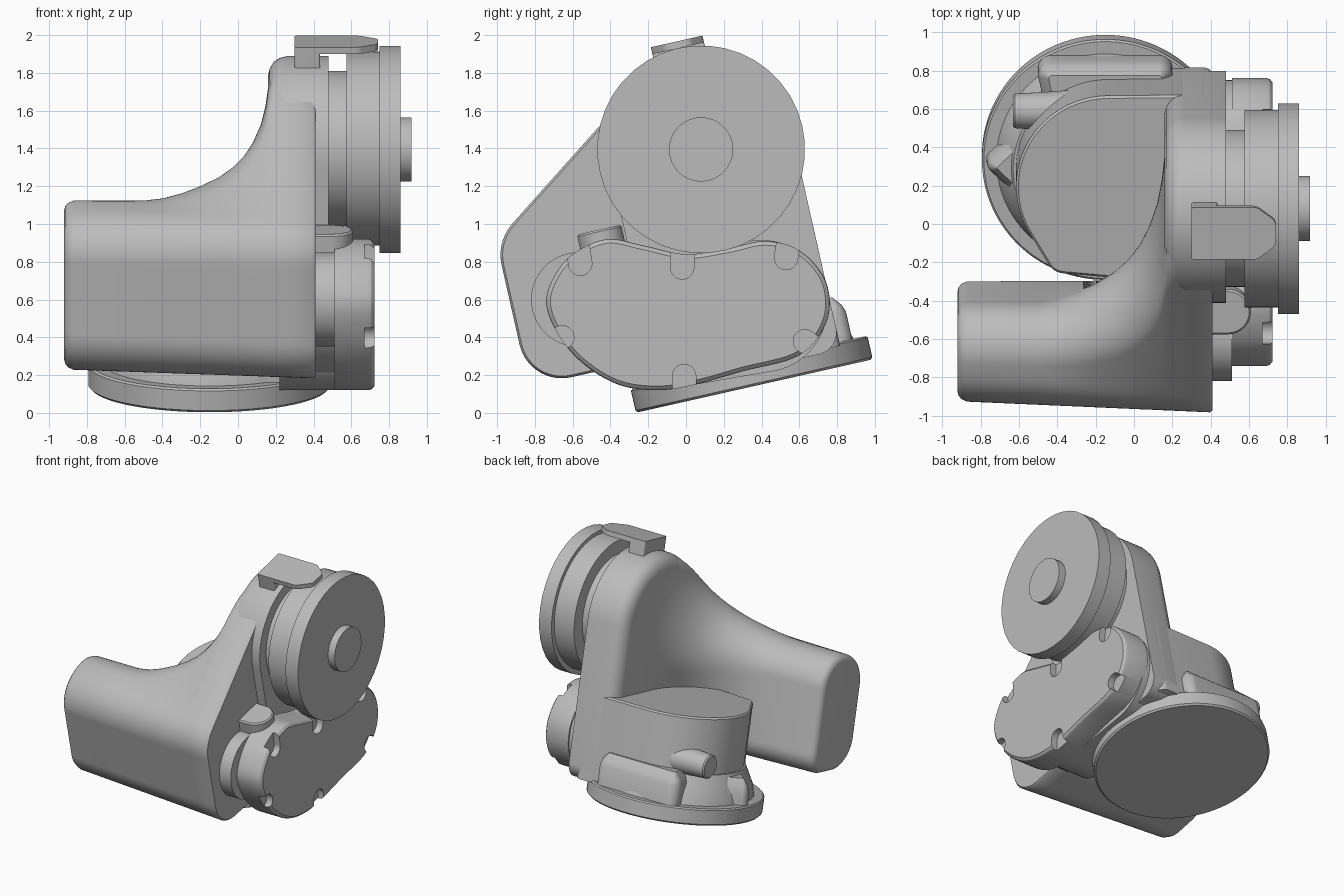
import bpy, bmesh, math
from mathutils import Matrix, Vector

if "Cube" in bpy.data.objects:
    bpy.data.objects.remove(bpy.data.objects["Cube"])

grey = bpy.data.materials.new("machine_grey")
grey.diffuse_color = (0.5, 0.5, 0.5, 1)
grey.use_nodes = True
grey.node_tree.nodes["Principled BSDF"].inputs["Base Color"].default_value = grey.diffuse_color

# Frame of the tilted base: x, u (back), n (up from base plate)
TILT = Matrix.Translation((0, 0.36, 0.15)) @ Matrix.Rotation(math.radians(12.7), 4, 'X')
WORLD = Matrix.Identity(4)


def finish(name, bm, frame, angle=32):
    bmesh.ops.recalc_face_normals(bm, faces=bm.faces)
    bm.transform(frame)
    me = bpy.data.meshes.new(name)
    bm.to_mesh(me)
    bm.free()
    me.shade_smooth()
    me.set_sharp_from_angle(angle=math.radians(angle))
    me.materials.append(grey)
    ob = bpy.data.objects.new(name, me)
    bpy.context.collection.objects.link(ob)
    return ob


def loft(name, rings, frame=TILT, angle=32):
    """Skin a list of equal-length closed rings and cap both ends."""
    bm = bmesh.new()
    rows = [[bm.verts.new(p) for p in ring] for ring in rings]
    for a, b in zip(rows, rows[1:]):
        for i in range(len(a)):
            j = (i + 1) % len(a)
            bm.faces.new((a[i], a[j], b[j], b[i]))
    bm.faces.new(rows[0])
    bm.faces.new(rows[-1])
    return finish(name, bm, frame, angle)


def hull(circles, inset=0, count=96, start=0.0):
    """Outline around a set of circles (a, b, radius)."""
    pts = []
    for i in range(count):
        t = start + 2 * math.pi * (i + 0.5) / count
        c, s = math.cos(t), math.sin(t)
        a, b, r = max(circles, key=lambda k: k[0] * c + k[1] * s + k[2])
        pts.append((a + (r - inset) * c, b + (r - inset) * s))
    return pts


def even(pts, count):
    """Resample a closed outline at equal spacing."""
    pts = [Vector(p) for p in pts]
    pts.append(pts[0])
    lens = [(q - p).length for p, q in zip(pts, pts[1:])]
    step, out, done, i = sum(lens) / count, [], 0.0, 0
    for k in range(count):
        while i < len(lens) - 1 and done + lens[i] < k * step:
            done += lens[i]
            i += 1
        out.append(pts[i].lerp(pts[i + 1], (k * step - done) / max(lens[i], 1e-9)))
    return out


def turned_x(name, a, b, steps, frame=WORLD, count=64):
    """Turned part along x: steps are (x, radius)."""
    return loft(name, [[(x, p, q) for p, q in hull([(a, b, r)], 0, count)] for x, r in steps], frame)


def turned_n(name, circles, steps, count=96):
    """Part rising from the base: steps are (height, inset)."""
    return loft(name, [[(p, q, n) for p, q in hull(circles, d, count)] for n, d in steps])


# Base plate, tower and flared skirt
turned_n("base_plate", [(-0.15, 0, 0.643)], [(-0.008, 0.012), (0.004, 0), (0.11, 0), (0.12, 0.01)])
turned_n("tower", [(-0.13, 0, 0.485), (0.36, 0.43, 0.06), (0.36, -0.43, 0.06), (-0.36, -0.365, 0.1)],
         [(0.1, 0), (0.745, 0), (0.757, 0.012)])
turned_n("skirt", [(-0.15, 0, 0.57)], [(0.11, 0), (0.19, 0.02), (0.26, 0.055), (0.33, 0.09)])
turned_n("side_lobe", [(-0.45, 0.14, 0.14), (-0.45, -0.14, 0.14), (-0.71, 0, 0.06)],
         [(0.11, 0), (0.2, 0.005), (0.26, 0.02), (0.31, 0.055)])
turned_n("rear_block", [(-0.43, 0.49, 0.07), (0.13, 0.49, 0.07), (-0.4, 0.3, 0.06), (0.13, 0.3, 0.06)],
         [(0.1, 0), (0.27, 0), (0.31, 0.015), (0.36, 0.055)])
turned_x("cable_horn", 0.33, 0.42, [(-0.63, 0.08), (-0.62, 0.09), (-0.45, 0.1), (-0.2, 0.12)], TILT)

# Arm body: rounded box that sweeps up into the shoulder housing
SWEEP = [(-0.92, 0, 0.05), (-0.915, 0, 0.03), (-0.9, 0, 0.012), (-0.87, 0, 0), (-0.5, 0, 0),
         (-0.4, 0.015, 0), (-0.3, 0.05, 0), (-0.2, 0.1, 0), (-0.1, 0.165, 0), (-0.03, 0.23, 0),
         (0.03, 0.31, 0), (0.08, 0.41, 0), (0.12, 0.53, 0), (0.145, 0.66, 0), (0.158, 0.78, 0),
         (0.17, 0.87, 0), (0.19, 0.94, 0), (0.22, 0.985, 0), (0.26, 1, 0), (0.395, 1, 0), (0.41, 1, 0.012)]
rings = []
for x, t, inset in SWEEP:
    k = (x + 0.92) / 1.33          # slight growth toward the joint
    front, low = -1.105 - 0.06 * k, 0.285 - 0.035 * k
    body = [(front + 0.23, low + 0.23, 0.23), (-0.74, low + 0.16, 0.16),
            (front + 0.25, 0.91, 0.25), (-0.83, 0.93, 0.24),
            (-0.81 + 0.81 * t, 0.945 + 0.335 * t, 0.23 + 0.25 * t)]
    outline = even(hull(body, inset, 720, math.pi), 180)
    rings.append([(x, u, n) for u, n in outline])
loft("arm_body", rings, TILT, 40)

# Upright shoulder column with rounded inner edge
column = [(0, 1.28, 0.49), (0.37, 0.2, 0.12), (-0.37, 0.2, 0.12)]
loft("shoulder_column", [[(x, u, n) for u, n in hull(column, d)] for x, d in
     [(0.16, 0.1), (0.168, 0.065), (0.19, 0.03), (0.22, 0.01), (0.26, 0), (0.48, 0)]])

# Shoulder joint wheel
turned_x("joint_collar", 0.08, 1.4, [(0.45, 0.41), (0.58, 0.41)])
turned_x("joint_ring", 0.08, 1.4, [(0.575, 0.515), (0.76, 0.515)])
turned_x("joint_wheel", 0.08, 1.395, [(0.75, 0.55), (0.86, 0.55)], count=40)
turned_x("joint_hub", 0.08, 1.395, [(0.85, 0.17), (0.918, 0.17)], count=40)

# Side cover with kidney outline
KIDNEY = [(-0.74, 0.58), (-0.7, 0.72), (-0.6, 0.84), (-0.42, 0.92), (-0.22, 0.885), (0, 0.84),
          (0.22, 0.87), (0.42, 0.91), (0.6, 0.86), (0.73, 0.72), (0.76, 0.55), (0.7, 0.4),
          (0.57, 0.29), (0.3, 0.22), (0.05, 0.15), (-0.15, 0.12), (-0.36, 0.15), (-0.55, 0.265), (-0.68, 0.42)]


def smooth_loop(pts, cuts=6):
    out, m = [], len(pts)
    for i in range(m):
        a, b, c, d = (Vector(pts[(i + k) % m]) for k in (-1, 0, 1, 2))
        for j in range(cuts):
            t = j / cuts
            out.append(0.5 * (2 * b + (c - a) * t + (2 * a - 5 * b + 4 * c - d) * t * t
                              + (3 * b - a - 3 * c + d) * t ** 3))
    return out


def offset(loop, d):
    m, out = len(loop), []
    for i in range(m):
        t = (loop[(i + 1) % m] - loop[i - 1]).normalized()
        out.append(loop[i] + Vector((t.y, -t.x)) * d)   # clockwise outline: inward
    return out


kidney = smooth_loop(KIDNEY)


def cover_part(name, steps):
    return loft(name, [[(x, p.x, p.y) for p in offset(kidney, d)] for x, d in steps], WORLD, 24)


cover_part("cover_neck", [(0.3, 0.06), (0.52, 0.06)])
cover = cover_part("side_cover", [(0.51, 0), (0.69, 0), (0.708, 0.006), (0.722, 0.022)])
turned_x("motor_ring", -0.57, 0.6, [(0.4, 0.25), (0.51, 0.25)])
housing = hull([(0.4, 0.565, 0.35), (-0.15, 0.4, 0.28)])
loft("gear_housing", [[(x, p, q) for p, q in housing] for x in (0.22, 0.53)], WORLD)

# Screw notches around the cover rim
NOTCHES = [(-0.56, 0.79, -0.03, 0.2), (-0.02, 0.77, 0, 0.2), (0.53, 0.82, 0.03, 0.2),
           (-0.655, 0.4, -0.2, -0.08), (0.63, 0.38, 0.16, -0.12), (-0.01, 0.195, 0, -0.2)]
for a, b, da, db in NOTCHES:
    shape = hull([(a, b, 0.062), (a + da, b + db, 0.062)], 0, 32)
    cutter = loft("notch_cutter", [[(x, p, q) for p, q in shape] for x in (0.67, 0.8)], WORLD)
    cutter.hide_render = True
    cutter.hide_set(True)
    mod = cover.modifiers.new("notch", 'BOOLEAN')
    mod.operation, mod.object, mod.solver = 'DIFFERENCE', cutter, 'EXACT'
split = cover.modifiers.new("crisp_edges", 'EDGE_SPLIT')
split.split_angle = math.radians(24)

# Clips on top of the shoulder and above the side cover
turned_n("top_clip", [(0.31, 0.13, 0.01), (0.31, -0.13, 0.01), (0.62, 0.08, 0.06),
                      (0.62, -0.08, 0.06), (0.69, 0.04, 0.05), (0.69, -0.04, 0.05)], [(1.825, 0), (1.862, 0)])
turned_n("top_clip_post", [(0.31, 0.13, 0.01), (0.31, -0.13, 0.01), (0.425, 0.13, 0.01),
                           (0.425, -0.13, 0.01)], [(1.65, 0), (1.84, 0)])
turned_n("side_clip", [(0.38, -0.62, 0.12), (0.49, -0.62, 0.12)], [(0.87, 0), (0.97, 0), (0.98, 0.01)])
